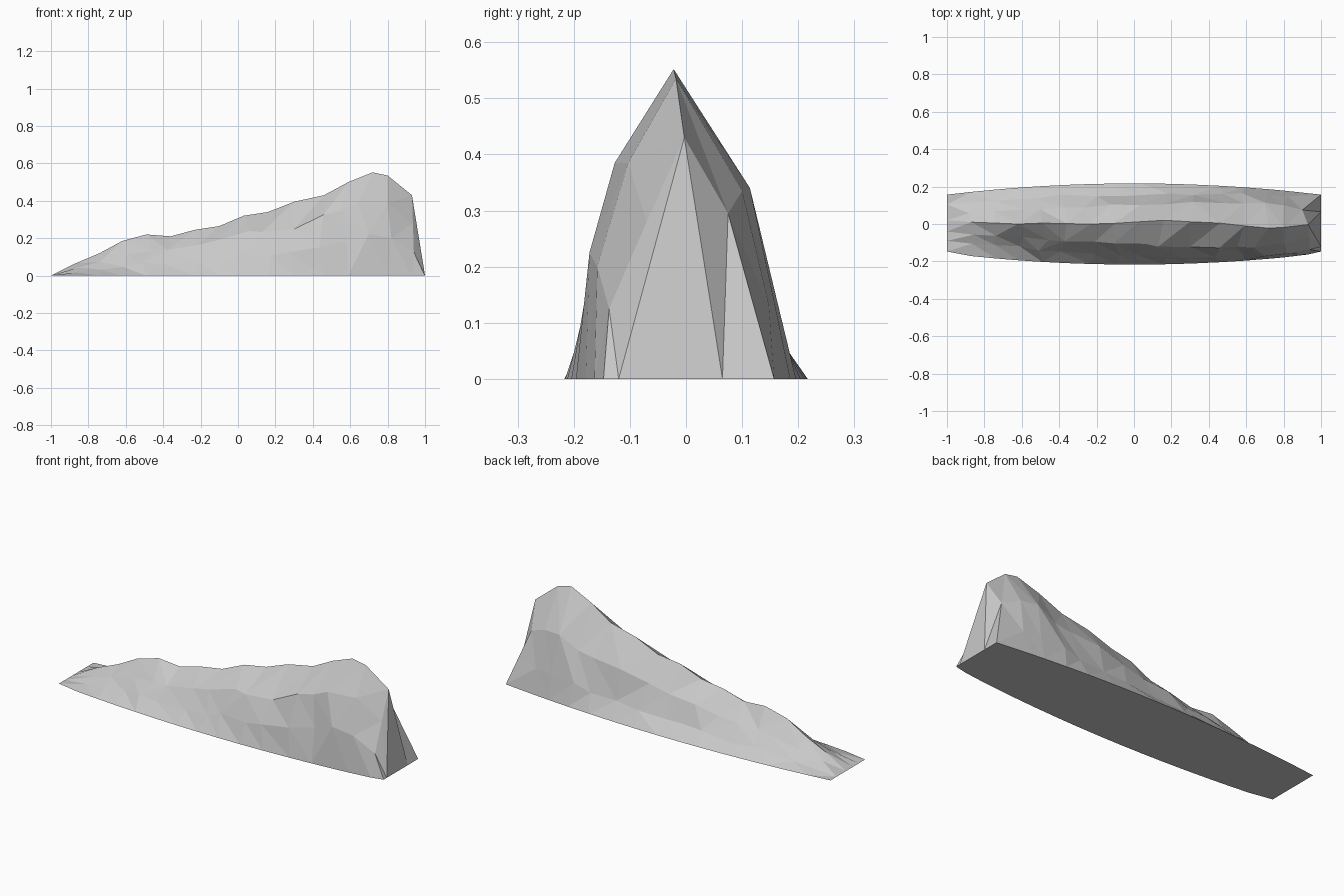
import bpy, bmesh, random
from mathutils import Vector

if "Cube" in bpy.data.objects:
    bpy.data.objects.remove(bpy.data.objects["Cube"])

random.seed(5)

# Crest line: x, y, z from the low tip to the high end
CREST = [(-1, .02, 0), (-.87, .01, .065), (-.74, .005, .12), (-.62, 0, .185),
         (-.49, .005, .22), (-.36, .002, .21), (-.23, 0, .245), (-.1, .004, .265),
         (.03, .012, .32), (.16, .02, .34), (.30, .012, .395), (.46, .005, .43),
         (.59, -.01, .50), (.72, -.022, .552), (.80, -.018, .535), (.93, -.003, .43)]


def half_width(x):
    """Bowed outline of the footprint."""
    return .217 - .06 * x * x


def mix(a, b, t):
    return a + (b - a) * t


rock = bpy.data.materials.new("rock grey")
rock.diffuse_color = (.58, .58, .58, 1)
rock.use_nodes = True
rock.node_tree.nodes["Principled BSDF"].inputs["Base Color"].default_value = rock.diffuse_color

bm = bmesh.new()
# Each row runs along the ridge: front base, two front rows, crest, two back rows, back base
# The flanks flare into a skirt at the low tip and bulge at the high end
rows = [[] for _ in range(7)]
last = len(CREST) - 1
for i, (x, cy, h) in enumerate(CREST):
    inner = 0 < i < last
    s = min(1, (x + 1) / 1.7)
    shape = [(-1, 0), (-mix(.58, .87, s), mix(.25, .39, s)),
             (-mix(.30, .63, s), mix(.62, .71, s)), None,
             (mix(.32, .59, s), mix(.56, .63, s)), (mix(.64, .82, s), .23), (1, 0)]
    for r, p in enumerate(shape):
        if p is None:
            co = Vector((x, cy, h))
        else:
            px, w, f = x, p[0], p[1]
            if inner and r in (1, 2, 4, 5):      # rough facets
                k = .4 if i < 3 else 1
                px += random.uniform(-.035, .035) * k
                w *= 1 + random.uniform(-.07, .07) * k
                f *= 1 + random.uniform(-.12, .12) * k
            co = Vector((px, w * half_width(px), f * h))
        rows[r].append(co)

# Crease under the summit and the broken high end
rows[2][13] = Vector((.64, -.127, .385))
rows[2][12] = Vector((.55, -.122, .345))
rows[2][14] = Vector((.80, -.103, .385))
rows[1][13] = Vector((.70, -.172, .225))
rows[1][14] = Vector((.82, -.158, .20))
rows[4][13] = Vector((.70, .114, .34))
rows[4][14] = Vector((.80, .100, .335))
rows[0][last] = Vector((.93, -.163, 0))
rows[1][last] = Vector((.94, -.137, .125))
rows[2][last] = Vector((.935, -.07, .28))
rows[4][last] = Vector((.90, .075, .295))
rows[5][last] = Vector((.95, .116, .147))
rows[6][last] = Vector((1, .157, 0))

# Low tip: a straight edge on the ground
for r, y in enumerate((-.147, -.09, -.04, .02, .06, .105, .157)):
    rows[r][0] = Vector((-1, y, 0))

grid = [[bm.verts.new(co) for co in row] for row in rows]

# Sides, split along varying diagonals
for r in range(6):
    for i in range(last):
        a, b = grid[r][i], grid[r][i + 1]
        c, d = grid[r + 1][i + 1], grid[r + 1][i]
        if random.random() < .5:
            tris = [(a, b, c), (a, c, d)]
        else:
            tris = [(a, b, d), (b, c, d)]
        for t in tris:
            bm.faces.new(t)

# High end wall
end = [g[last] for g in grid]
corner = bm.verts.new((1, -.147, 0))
front_foot = bm.verts.new((1, -.12, 0))
back_foot = bm.verts.new((1, .065, 0))
for t in [(end[0], corner, end[1]), (corner, front_foot, end[1]),
          (end[1], front_foot, end[2]),
          (end[2], front_foot, end[3]), (front_foot, back_foot, end[3]),
          (back_foot, end[4], end[3]), (back_foot, end[5], end[4]),
          (back_foot, end[6], end[5])]:
    bm.faces.new(t)

# Flat underside
bm.faces.new(grid[0] + [corner, front_foot, back_foot] + grid[6][::-1]
             + [grid[r][0] for r in range(5, 0, -1)])

bmesh.ops.recalc_face_normals(bm, faces=bm.faces)
mesh = bpy.data.meshes.new("rock_ridge")
bm.to_mesh(mesh)
bm.free()
mesh.materials.append(rock)
bpy.context.collection.objects.link(bpy.data.objects.new("rock_ridge", mesh))
